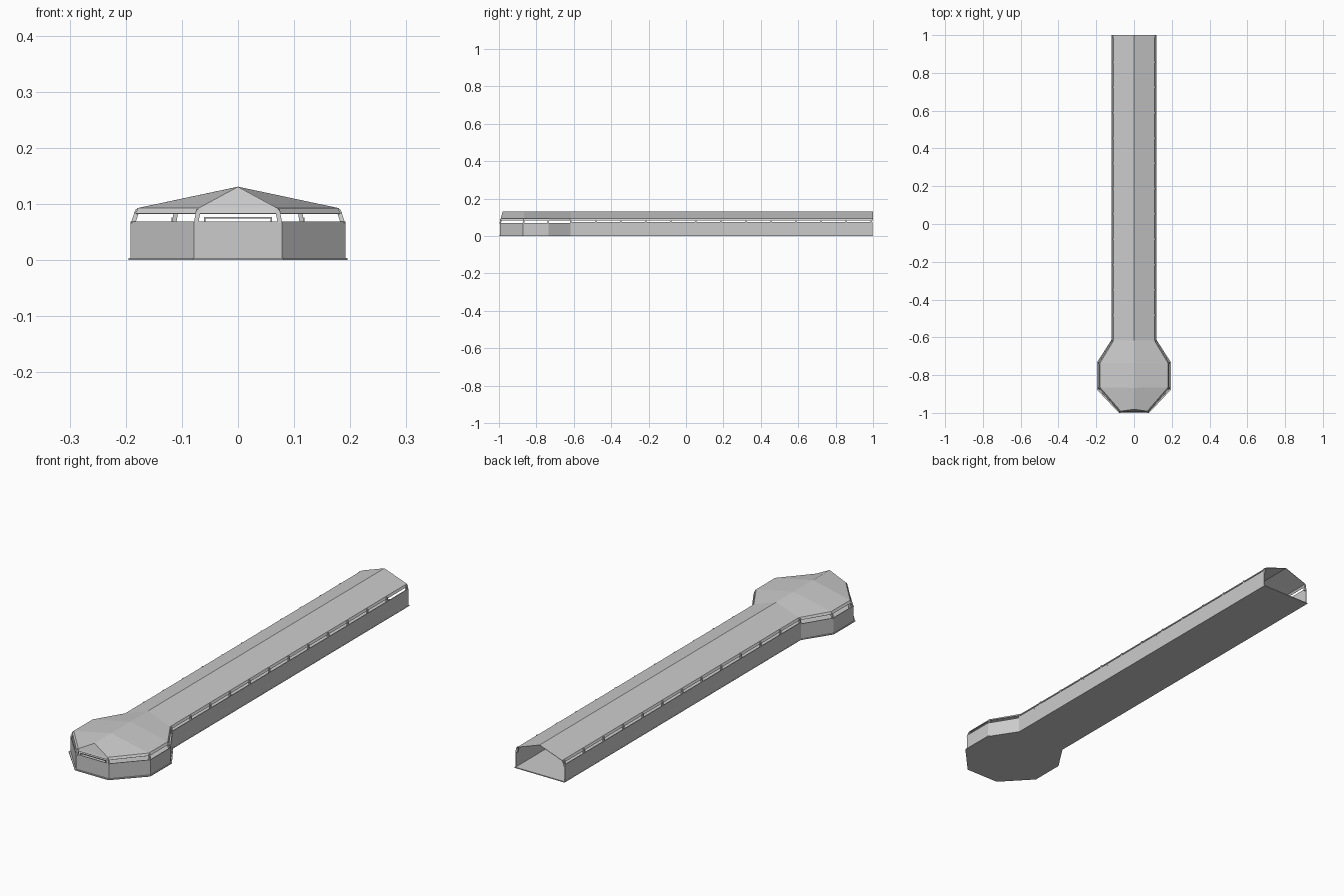
import bpy, bmesh, math
from mathutils import Vector

if "Cube" in bpy.data.objects:
    bpy.data.objects.remove(bpy.data.objects["Cube"])

# Right half of the plan, front to back: octagonal head then long corridor
WALL = [(0.078, -0.993), (0.19, -0.87), (0.19, -0.735), (0.117, -0.617), (0.117, 0.996)]
FLOOR = [(0.08, -1.0), (0.195, -0.878), (0.195, -0.73), (0.119, -0.613), (0.119, 1.0)]
EAVE = [(0.076, -0.993), (0.185, -0.867), (0.185, -0.735), (0.112, -0.617), (0.112, 1.0)]
SHOULDER = [(0.07, -0.99), (0.179, -0.865), (0.179, -0.737), (0.107, -0.617), (0.107, 1.0)]
RIDGE_Y = [-0.98, -0.867, -0.735, -0.617, 1.0]


def both(half):
    """Back left -> front -> back right."""
    return [(-x, y) for x, y in reversed(half)] + list(half)


def make(name, bm):
    bmesh.ops.recalc_face_normals(bm, faces=bm.faces)
    me = bpy.data.meshes.new(name)
    bm.to_mesh(me)
    bm.free()
    ob = bpy.data.objects.new(name, me)
    bpy.context.collection.objects.link(ob)
    return ob


def solidify(ob, t):
    m = ob.modifiers.new("thickness", 'SOLIDIFY')
    m.thickness = t
    m.offset = 0 


def strip(bm, low, high):
    for i in range(len(low) - 1):
        bm.faces.new((low[i], low[i + 1], high[i + 1], high[i]))


def ring(bm, pts, z):
    return [bm.verts.new((x, y, z)) for x, y in pts]


# Floor slab
bm = bmesh.new()
lo, hi = ring(bm, both(FLOOR), 0), ring(bm, both(FLOOR), 0.004)
strip(bm, lo + lo[:1], hi + hi[:1])
bm.faces.new(lo)
bm.faces.new(hi)
make("floor", bm)

# Side walls, open at the back
bm = bmesh.new()
strip(bm, ring(bm, both(WALL), 0.003), ring(bm, both(WALL), 0.069))
solidify(make("walls", bm), 0.003)

# Corridor wall caps, slightly higher than the head walls
for s in (-1, 1):
    bm = bmesh.new()
    pts = [(s * 0.117, -0.617), (s * 0.117, 0.996)]
    strip(bm, ring(bm, pts, 0.069), ring(bm, pts, 0.076))
    solidify(make("corridor_sill", bm), 0.003)

# Roof: eave lip, shoulder, and slopes meeting at a level ridge
bm = bmesh.new()
eave = ring(bm, both(EAVE), 0.083)
shoulder = ring(bm, both(SHOULDER), 0.092)
ridge = [bm.verts.new((0, y, 0.13)) for y in RIDGE_Y]
strip(bm, eave, shoulder)
n = len(RIDGE_Y)
strip(bm, shoulder[:n], ridge[::-1])
strip(bm, shoulder[n:], ridge)
bm.faces.new((shoulder[n - 1], shoulder[n], ridge[0]))
solidify(make("roof", bm), 0.002)


def bar(name, a, b, w):
    """Square bar between two points."""
    a, b = Vector(a), Vector(b)
    bm = bmesh.new()
    bmesh.ops.create_cube(bm, size=1)
    for v in bm.verts:
        c = a if v.co.z < 0 else b
        v.co = c + Vector((v.co.x * w, v.co.y * w, 0))
    return make(name, bm)


# Leaning posts: at the head corners and evenly along the corridor
feet = WALL[:3] + [(0.117, -0.617 + 0.134 * k) for k in range(13)]
tops = SHOULDER[:3] + [(0.110, y) for _, y in feet[3:]]
for s in (-1, 1):
    for (fx, fy), (tx, ty) in zip(feet, tops):
        bar("post", (s * (fx - 0.003), fy, 0.066), (s * tx, ty, 0.09), 0.008)

# Low rail above the front wall
bm = bmesh.new()
pts = [(-0.06, -0.99), (0.06, -0.99)]
strip(bm, ring(bm, pts, 0.074), ring(bm, pts, 0.077))
solidify(make("front_rail", bm), 0.003)
for s in (-1, 1):
    bar("rail_end", (s * 0.059, -0.99, 0.067), (s * 0.059, -0.99, 0.077), 0.003)
